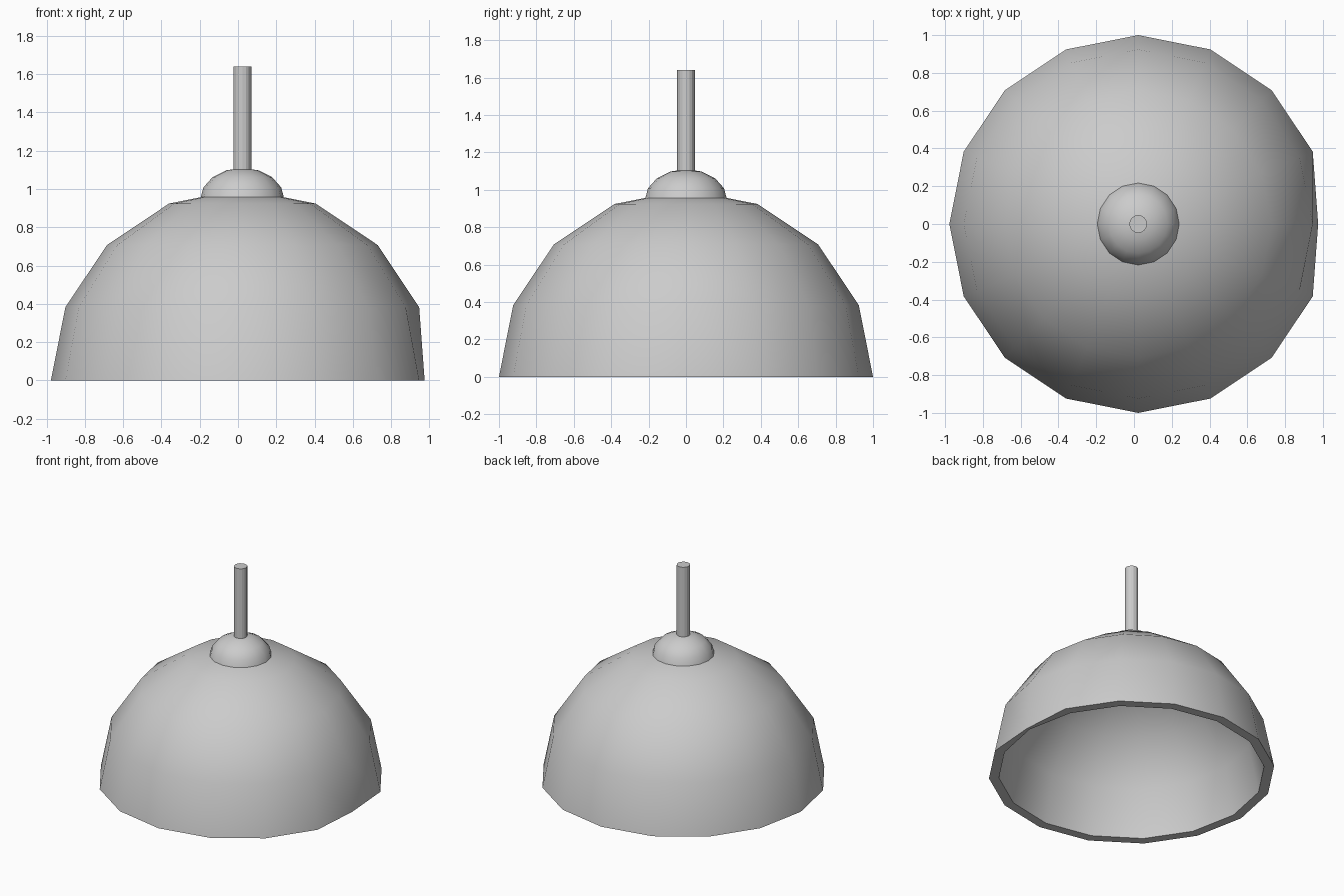
import bpy, bmesh, math

if "Cube" in bpy.data.objects:
    bpy.data.objects.remove(bpy.data.objects["Cube"])

CX = 0.0225   # the axis sits slightly right of centre
SIDES = 16


def lathe(name, profile, smooth=True):
    """Spin (radius, z) points round the axis; radius 0 makes a pole."""
    bm = bmesh.new()
    rings = []
    for r, z in profile:
        n = 1 if r < 1e-6 else SIDES
        rings.append([bm.verts.new((CX + r * math.cos(2 * math.pi * i / SIDES),
                                    r * math.sin(2 * math.pi * i / SIDES), z))
                      for i in range(n)])
    for a, b in zip(rings, rings[1:]):
        for i in range(SIDES):
            j = (i + 1) % SIDES
            quad = [a[i % len(a)], a[j % len(a)], b[j % len(b)], b[i % len(b)]]
            bm.faces.new(list(dict.fromkeys(quad)))
    bmesh.ops.recalc_face_normals(bm, faces=bm.faces)
    mesh = bpy.data.meshes.new(name)
    bm.to_mesh(mesh)
    bm.free()
    obj = bpy.data.objects.new(name, mesh)
    bpy.context.collection.objects.link(obj)
    if smooth:
        bpy.ops.object.select_all(action='DESELECT')
        obj.select_set(True)
        bpy.context.view_layer.objects.active = obj
        bpy.ops.object.shade_smooth_by_angle(angle=math.radians(35))
    return obj


def arc(radius, height, base, steps=4):
    """Quarter ellipse from the pole down to the equator."""
    return [(radius * math.sin(math.pi / 2 * k / steps),
             base + height * math.cos(math.pi / 2 * k / steps))
            for k in range(steps + 1)]


# Hollow dome shade: outer skin, flat rim, inner skin
shade = lathe("lamp_shade", arc(1, 1, 0) + arc(0.93, 0.93, 0)[::-1])
# One outer rim corner on the right is pushed in
corner = max(shade.data.vertices, key=lambda v: v.co.x)
corner.co.x = 0.975

# Rounded cap on top of the shade
lathe("shade_cap", arc(0.22, 0.165, 0.945))

# Hanging rod
lathe("hanging_rod", [(0, 1.09), (0.047, 1.09), (0.047, 1.64), (0, 1.64)], smooth=False)
